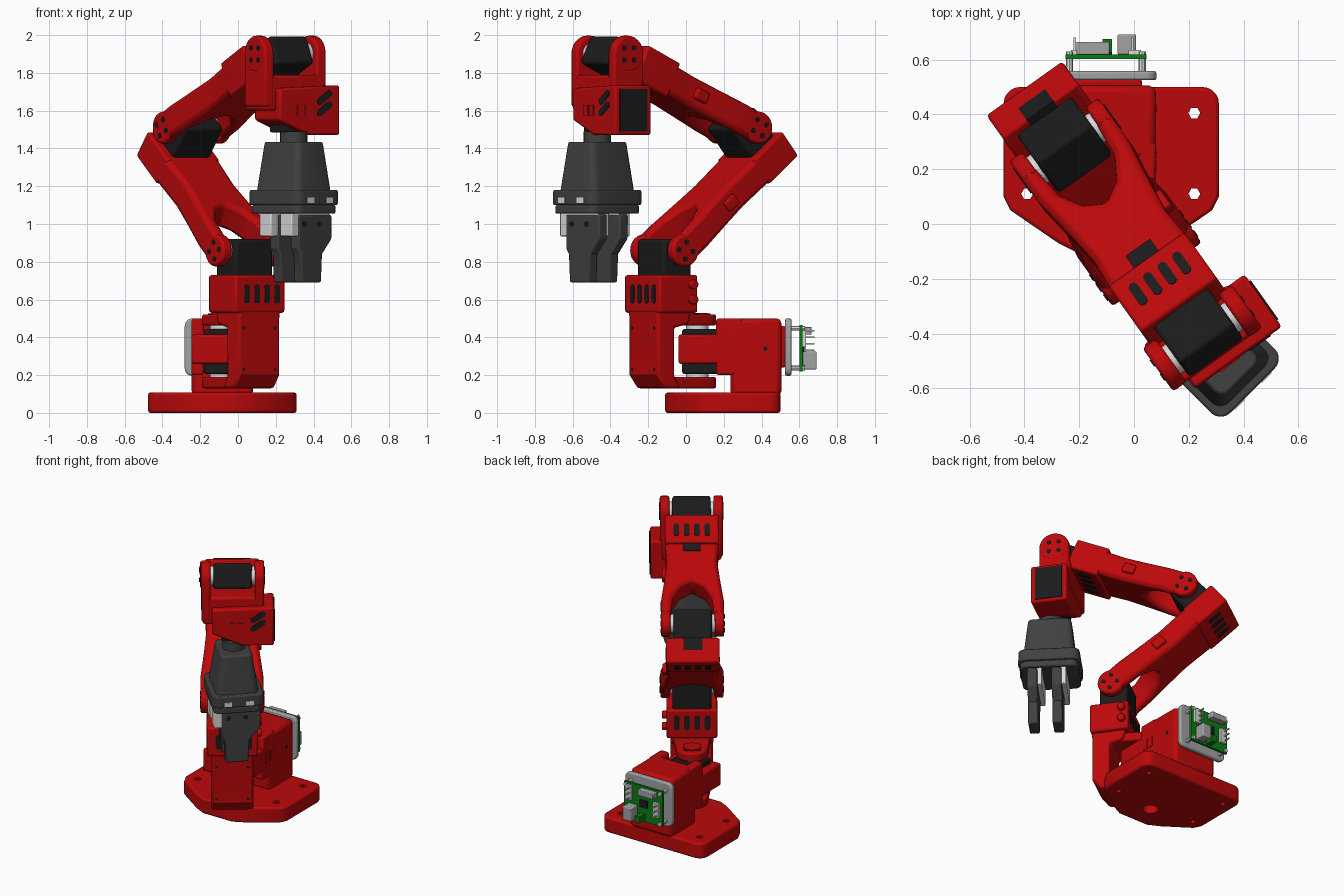
import bpy, bmesh, math
from mathutils import Matrix

if "Cube" in bpy.data.objects:
    bpy.data.objects.remove(bpy.data.objects["Cube"])


def material(name, rgb):
    m = bpy.data.materials.new(name)
    m.use_nodes = True
    m.diffuse_color = (*rgb, 1)
    m.node_tree.nodes["Principled BSDF"].inputs["Base Color"].default_value = (*rgb, 1)
    return m


RED = material("red plastic", (0.5, 0.0025, 0.003))
BLACK = material("black servo", (0.011, 0.011, 0.012))
DARK = material("dark grey", (0.052, 0.052, 0.054))
LIGHT = material("light grey", (0.7, 0.7, 0.7))
GREY = material("mid grey", (0.36, 0.36, 0.37))
GREEN = material("board green", (0.003, 0.2, 0.006))

T = Matrix.Translation
I = Matrix.Identity(4)


def turn(deg, axis):
    return Matrix.Rotation(math.radians(deg), 4, axis)


# Frames: arm has x forward and y to its left
ARM = T((-0.09, 0.06, 0)) @ turn(-54.5, "Z")
LOWER = ARM @ T((0.215, 0, 0.86)) @ turn(-141, "Y")
UPPER = ARM @ T((-0.265, 0, 1.51)) @ turn(-25, "Y")
GRIP = T((0.295, -0.47, 0)) @ turn(45, "Z")
MAP = {"z": lambda u, v, w: (u, v, w), "y": lambda u, v, w: (u, w, v), "x": lambda u, v, w: (w, u, v)}


def prism(name, pts, a, b, mat, M=I, axis="z", bev=0.0, taper=(1, 1)):
    """Extrude a 2D profile from a to b along an axis of frame M."""
    bm = bmesh.new()
    lo = [bm.verts.new(MAP[axis](u, v, a)) for u, v in pts]
    hi = [bm.verts.new(MAP[axis](u * taper[0], v * taper[1], b)) for u, v in pts]
    bm.faces.new(lo)
    bm.faces.new(hi[::-1])
    for i in range(len(pts)):
        j = (i + 1) % len(pts)
        bm.faces.new((lo[i], hi[i], hi[j], lo[j]))
    bm.transform(M)
    bmesh.ops.recalc_face_normals(bm, faces=bm.faces)
    me = bpy.data.meshes.new(name)
    bm.to_mesh(me)
    bm.free()
    me.materials.append(mat)
    ob = bpy.data.objects.new(name, me)
    bpy.context.collection.objects.link(ob)
    if bev:
        mod = ob.modifiers.new("soft edges", "BEVEL")
        mod.width, mod.segments, mod.limit_method = bev, 2, "ANGLE"
        mod.angle_limit = math.radians(40)
    return ob


def arc(x, y, r, a0, a1, n=10):
    return [(x + r * math.cos(math.radians(a0 + (a1 - a0) * i / n)),
             y + r * math.sin(math.radians(a0 + (a1 - a0) * i / n))) for i in range(n + 1)]


def rrect(hx, hy, r):
    pts = []
    for k, (sx, sy) in enumerate([(1, 1), (-1, 1), (-1, -1), (1, -1)]):
        pts += arc(sx * (hx - r), sy * (hy - r), r, 90 * k, 90 * k + 90, 5)
    return pts


def box(name, x, y, z, mat, M=I, bev=0.012):
    pts = [(x[0], y[0]), (x[1], y[0]), (x[1], y[1]), (x[0], y[1])]
    return prism(name, pts, z[0], z[1], mat, M, "z", bev)


def disc(name, u, v, r, a, b, mat, M=I, axis="z", n=24, bev=0.0):
    return prism(name, arc(u, v, r, 0, 360 - 360 / n, n - 1), a, b, mat, M, axis, bev)


def vents(name, M, count=4, pitch=0.065, length=0.1, w=0.018):
    """Row of dark slots on a face whose normal is local z."""
    h = length / 2 - w
    pill = arc(h, 0, w, -90, 90, 6) + arc(-h, 0, w, 90, 270, 6)
    for i in range(count):
        y = (i - (count - 1) / 2) * pitch
        prism(name, pill, -0.003, 0.004, BLACK, M @ T((0, y, 0)))


def joint(name, M, u, v, r=0.085):
    """Round yoke ends with screw holes, and servo horns inside them."""
    for s in (-1, 1):
        disc(name + "_yoke_end", u, v, r, s * 0.14, s * 0.2, RED, M, "y", 28, 0.012)
        disc(name + "_horn", u, v, 0.06, s * 0.12, s * 0.145, LIGHT, M, "y")
        for p in arc(u, v, 0.045, 45, 315, 3):
            disc(name + "_screw_hole", p[0], p[1], 0.014, s * 0.199, s * 0.204, BLACK, M, "y", 10)


def link(name, M, end, thick, box_from):
    """Forked arm: two prongs at the joint, a neck, and a servo cup."""
    half = [(0, 0.2), (0.13, 0.2), (0.32, 0.175), (0.46, 0.16), (box_from, 0.17), (end - 0.02, 0.17)]
    inner = [(0.3, 0), (0.25, 0.075), (0.16, 0.125), (0, 0.14)]
    pts = half + [(x, -y) for x, y in half[::-1]] + [(x, -y) for x, y in inner[::-1]] + inner[1:]
    prism(name + "_fork", pts, -thick, thick, RED, M, "z", 0.025)
    joint(name, M, 0, 0)
    # Side cable clip
    box(name + "_clip", (0.36, 0.44), (0.14, 0.19), (-0.03, 0.03), RED, M, 0.008)


# ---- Base plate with mounting holes
right = arc(0.25, 0.44, 0.06, 90, 0, 5) + [(0.31, 0.1), (0.285, 0.05), (0.11, -0.07), (0.03, -0.11)]
plate = right + [(-0.166 - x, y) for x, y in right[::-1]]
base = prism("base_plate", plate, 0, 0.108, RED, bev=0.012)
holes = [(0.22, 0.405, 0.022), (0.22, 0.11, 0.022), (-0.39, 0.405, 0.022), (-0.39, 0.11, 0.022), (-0.083, 0.06, 0.05)]
for x, y, r in holes:
    cutter = disc("hole_cutter", x, y, r, -0.1, 0.2, RED, n=6 if r < 0.03 else 24)
    cutter.hide_render = cutter.hide_viewport = True
    cut = base.modifiers.new("hole", "BOOLEAN")
    cut.object, cut.operation, cut.solver = cutter, "DIFFERENCE", "EXACT"

# ---- Fixed base servo housing
box("base_housing", (-0.245, 0.08), (0.235, 0.505), (0.09, 0.5), RED, bev=0.025)
for s in (-1, 1):
    x = -0.083 + s * 0.13
    box("housing_cheek", (x - 0.032, x + 0.032), (0.16, 0.3), (0.2, 0.5), RED)
    box("housing_band_side", (x - 0.032, x + 0.032), (-0.03, 0.2), (0.26, 0.415), RED)
box("housing_band_front", (-0.245, 0.08), (-0.04, -0.01), (0.26, 0.415), RED)
box("base_servo", (-0.18, 0.015), (-0.02, 0.26), (0.205, 0.445), BLACK)
for y in (0.21, 0.26):
    box("housing_slot", (0.076, 0.084), (y - 0.018, y + 0.018), (0.31, 0.38), RED, bev=0)
disc("housing_screw", 0.42, 0.34, 0.012, 0.079, 0.083, BLACK, axis="x", n=10)
for z in (0.19, 0.442):
    disc("base_horn", -0.09, 0.06, 0.06, z, z + 0.022, LIGHT)

# ---- Controller board at the back
BACK = T((-0.1, 0, 0.348))
box("board_neck", (-0.23, 0.03), (0.49, 0.53), (0.24, 0.46), RED)
prism("board_plate", rrect(0.182, 0.152, 0.04), 0.525, 0.558, GREY, BACK, "y", 0.008)
box("circuit_board", (-0.25, 0.045), (0.602, 0.618), (0.22, 0.465), GREEN, bev=0)
for x in (-0.235, 0.03):
    for z in (0.237, 0.448):
        disc("board_standoff", x, z, 0.013, 0.555, 0.63, LIGHT, axis="y", n=8)
box("power_socket", (-0.06, 0.008), (0.618, 0.692), (0.23, 0.325), GREY, bev=0.006)
box("data_socket", (-0.21, -0.09), (0.618, 0.665), (0.415, 0.455), GREY, bev=0.004)
box("green_terminal", (-0.115, -0.08), (0.618, 0.675), (0.23, 0.275), GREEN, bev=0)
box("chip", (-0.14, -0.08), (0.618, 0.628), (0.32, 0.37), BLACK, bev=0)
for x, top in ((-0.22, 0.38), (-0.01, 0.45)):
    box("pin_header", (x - 0.01, x + 0.035), (0.618, 0.635), (top - 0.1, top), LIGHT, bev=0)
    for z in (top - 0.08, top - 0.045, top - 0.01):
        box("pin", (x, x + 0.008), (0.618, 0.68), (z - 0.008, z), LIGHT, bev=0)

# ---- Turning bracket and its servo cup
tongue = arc(0, 0, 0.1, 90, 270, 12) + [(0.29, -0.13), (0.29, 0.13)]
for name, z in (("lower", 0.13), ("upper", 0.462)):
    prism("bracket_%s_tongue" % name, tongue, z, z + 0.06, RED, ARM, "z", 0.01)
column = [(0.36, 0.56), (0.352, 0.5), (0.352, 0.2), (0.3, 0.13), (0.2, 0.13), (0.24, 0.2),
          (0.24, 0.45), (0.15, 0.47), (0.13, 0.56)]
prism("bracket_column", column, -0.135, 0.135, RED, ARM, "y", 0.015)
box("shoulder_cup", (0.11, 0.36), (-0.161, 0.161), (0.53, 0.73), RED, ARM)
vents("shoulder_vent", ARM @ T((0.36, 0.01, 0.63)) @ turn(90, "Y"))
vents("shoulder_rear_vent", ARM @ T((0.11, 0, 0.64)) @ turn(-90, "Y"))
for s in (-1, 1):
    for z in (0.23, 0.45):
        disc("column_screw", s * 0.1, z, 0.008, 0.35, 0.355, BLACK, ARM, "x", 8)
for z in (0.6, 0.68):
    disc("cup_peg", 0.15, z, 0.025, 0.15, 0.19, RED, ARM, "y", 12, 0.006)
disc("tongue_cap", 0, 0, 0.055, 0.52, 0.528, RED, ARM)
for p in arc(0, 0, 0.055, 45, 315, 3):
    disc("tongue_hole", p[0], p[1], 0.016, 0.52, 0.526, BLACK, ARM, n=10)
box("shoulder_servo", (0.125, 0.305), (-0.122, 0.122), (0.7, 0.92), BLACK, ARM, 0.015)

# ---- Lower link, cup opens sideways towards the elbow
link("lower_link", LOWER, 0.9, 0.078, 0.64)
box("elbow_cup", (0.66, 0.902), (-0.17, 0.17), (-0.08, 0.084), RED, LOWER)
box("elbow_servo", (0.685, 0.87), (-0.122, 0.122), (-0.275, -0.05), BLACK, LOWER, 0.015)
box("elbow_cup_notch", (0.84, 0.905), (-0.06, 0.06), (-0.084, 0.0), BLACK, LOWER, 0)
vents("elbow_vent", LOWER @ T((0.78, 0, 0.084)))

# ---- Upper link, cup opens forwards towards the wrist
link("upper_link", UPPER, 0.8, 0.08, 0.59)
box("wrist_cup", (0.59, 0.82), (-0.17, 0.17), (-0.1, 0.1), RED, UPPER)
box("wrist_cup_notch", (0.53, 0.6), (-0.055, 0.055), (0.03, 0.088), BLACK, UPPER, 0)
box("wrist_servo", (0.78, 1.0), (-0.122, 0.122), (-0.09, 0.072), BLACK, UPPER, 0.015)
vents("wrist_vent", UPPER @ T((0.69, 0, 0.1)))
vents("wrist_lower_vent", UPPER @ T((0.7, 0, -0.1)) @ turn(180, "Y"))

# ---- Wrist head with cheeks and the roll servo box
joint("wrist", ARM, 0.585, 1.9, 0.097)
cheek = arc(0.585, 1.9, 0.097, 0, 180, 12) + [(0.488, 1.62), (0.682, 1.62)]
for s in (-1, 1):
    prism("wrist_cheek", cheek, s * 0.14, s * 0.198, RED, ARM, "y", 0.012)
box("wrist_bridge", (0.48, 0.68), (-0.19, 0.19), (1.6, 1.79), RED, ARM, 0.015)
roll = [(-0.13, 1.72), (0.26, 1.735), (0.26, 1.47), (0.06, 1.47), (-0.13, 1.55)]
prism("roll_servo_box", roll, 0.485, 0.72, RED, ARM, "x", 0.012)
box("roll_servo_face", (0.515, 0.69), (0.257, 0.266), (1.49, 1.715), BLACK, ARM, 0)
box("roll_servo_underside", (0.54, 0.69), (-0.07, 0.07), (1.485, 1.56), BLACK, ARM, 0.008)
for z in (1.61, 1.67):
    vents("head_slot", ARM @ T((0.72, 0.16, z)) @ turn(90, "Y") @ turn(-55, "Z"), 1, length=0.11)
for y in (0.0, 0.05):
    box("head_window", (0.718, 0.726), (y - 0.018, y + 0.018), (1.575, 1.63), RED, ARM, 0)

# ---- Gripper: x across the jaws' breadth, y the direction they open
disc("roll_horn", 0, 0, 0.072, 1.4, 1.49, DARK, GRIP)
prism("gripper_body", rrect(0.138, 0.165, 0.045), 1.17, 1.435, DARK, GRIP, "z", 0.01, (0.72, 0.83))
prism("gripper_flange", rrect(0.165, 0.195, 0.05), 1.1, 1.18, DARK, GRIP, "z", 0.008)
prism("gripper_lower_rim", rrect(0.155, 0.185, 0.045), 1.055, 1.1, DARK, GRIP, "z", 0.008)
side = [(0.15, 1.05), (0.15, 0.92), (0.08, 0.84), (0.072, 0.69)]
jaw = side + [(-0.072, 0.69), (-0.08, 0.84), (-0.1, 0.87), (-0.1, 1.05)]
for y in (-0.105, 0.05):
    prism("gripper_jaw", jaw, y - 0.032, y + 0.032, DARK, GRIP, "y", 0.01)
    box("jaw_carriage", (-0.148, 0.135), (y - 0.028, y + 0.06), (0.935, 1.07), LIGHT, GRIP, 0.006)
    for x in (-0.055, 0.055):
        disc("jaw_screw", x, 1.0, 0.015, y - 0.036, y - 0.03, BLACK, GRIP, "y", 10)
for x in (-0.07, 0.07):
    box("flange_window", (x - 0.025, x + 0.025), (-0.199, -0.193), (1.11, 1.14), LIGHT, GRIP, 0)

# ---- Smooth the round parts, keep edges crisp
for ob in bpy.context.scene.objects:
    ob.select_set(ob.type == "MESH" and not ob.hide_render)
bpy.context.view_layer.objects.active = base
bpy.ops.object.shade_smooth_by_angle(angle=math.radians(32))
